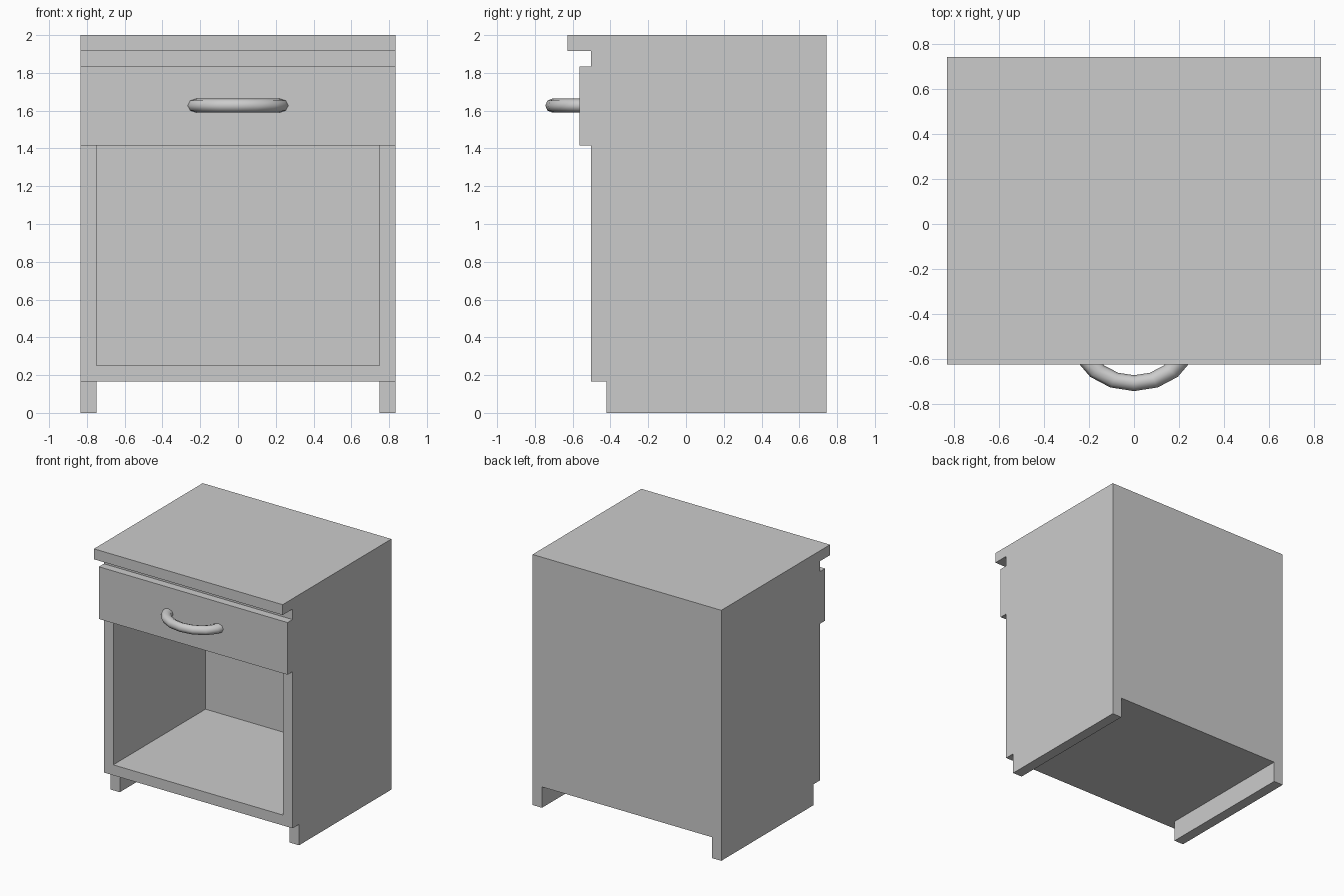
import bpy, bmesh
from mathutils import Vector

if "Cube" in bpy.data.objects:
    bpy.data.objects.remove(bpy.data.objects["Cube"])

U = 1 / 12                       # board thickness
W = 10 * U                       # half width
BACK, FRONT = 0.745, -0.502      # back face and carcass front face


def add_object(name, bm):
    bmesh.ops.recalc_face_normals(bm, faces=bm.faces[:])
    mesh = bpy.data.meshes.new(name)
    bm.to_mesh(mesh)
    bm.free()
    obj = bpy.data.objects.new(name, mesh)
    bpy.context.collection.objects.link(obj)
    return obj


def extrude_profile(name, profile, half_width):
    """Extrude a (y, z) outline symmetrically along x."""
    bm = bmesh.new()
    face = bm.faces.new([bm.verts.new((-half_width, y, z)) for y, z in profile])
    ext = bmesh.ops.extrude_face_region(bm, geom=[face])
    moved = [v for v in ext["geom"] if isinstance(v, bmesh.types.BMVert)]
    bmesh.ops.translate(bm, verts=moved, vec=(2 * half_width, 0, 0))
    return add_object(name, bm)


def rect(y0, y1, z0, z1):
    return [(y0, z0), (y1, z0), (y1, z1), (y0, z1)]


def cut(target, cutter):
    mod = target.modifiers.new("cut", "BOOLEAN")
    mod.operation, mod.solver, mod.object = "DIFFERENCE", "EXACT", cutter
    bpy.context.view_layer.objects.active = target
    bpy.ops.object.modifier_apply(modifier=mod.name)
    bpy.data.objects.remove(cutter)


# Cabinet: stepped side outline with feet, drawer front and overhanging top
cabinet = extrude_profile("cabinet", [
    (BACK, 0), (BACK, 2), (-0.627, 2), (-0.627, 23 * U), (FRONT, 23 * U),
    (FRONT, 22 * U), (-0.565, 22 * U), (-0.565, 17 * U), (FRONT, 17 * U),
    (FRONT, 2 * U), (-0.42, 2 * U), (-0.42, 0)], W)

# Open compartment, and the gap between the two feet
cut(cabinet, extrude_profile("compartment_cutter",
    rect(-0.9, BACK - U, 3 * U, 17 * U), W - U))
cut(cabinet, extrude_profile("foot_gap_cutter",
    rect(-0.9, 0.9, -0.2, 2 * U), W - U))

# Handle: front part of a flattened ring, 16 segments around, 8 around the tube
STEPS, SIDES = 16, 8
bm = bmesh.new()
section = bmesh.ops.create_circle(bm, segments=SIDES, radius=0.045)["verts"]
for v in section:                # stand the section up in the x-z plane
    v.co = Vector((0.231 + v.co.x, 0, v.co.y))
bmesh.ops.spin(bm, geom=bm.verts[:] + bm.edges[:], cent=(0, 0, 0),
               axis=(0, 0, 1), angle=-3.14159265, steps=STEPS // 2)
for v in bm.verts:
    v.co = Vector((v.co.x, v.co.y * 0.785 - 0.528, v.co.z * 0.81 + 1.627))
bmesh.ops.bisect_plane(bm, geom=bm.verts[:] + bm.edges[:] + bm.faces[:],
                       plane_co=(0, -0.56, 0), plane_no=(0, 1, 0), clear_outer=True)
handle = add_object("handle", bm)
for poly in handle.data.polygons:
    poly.use_smooth = True
